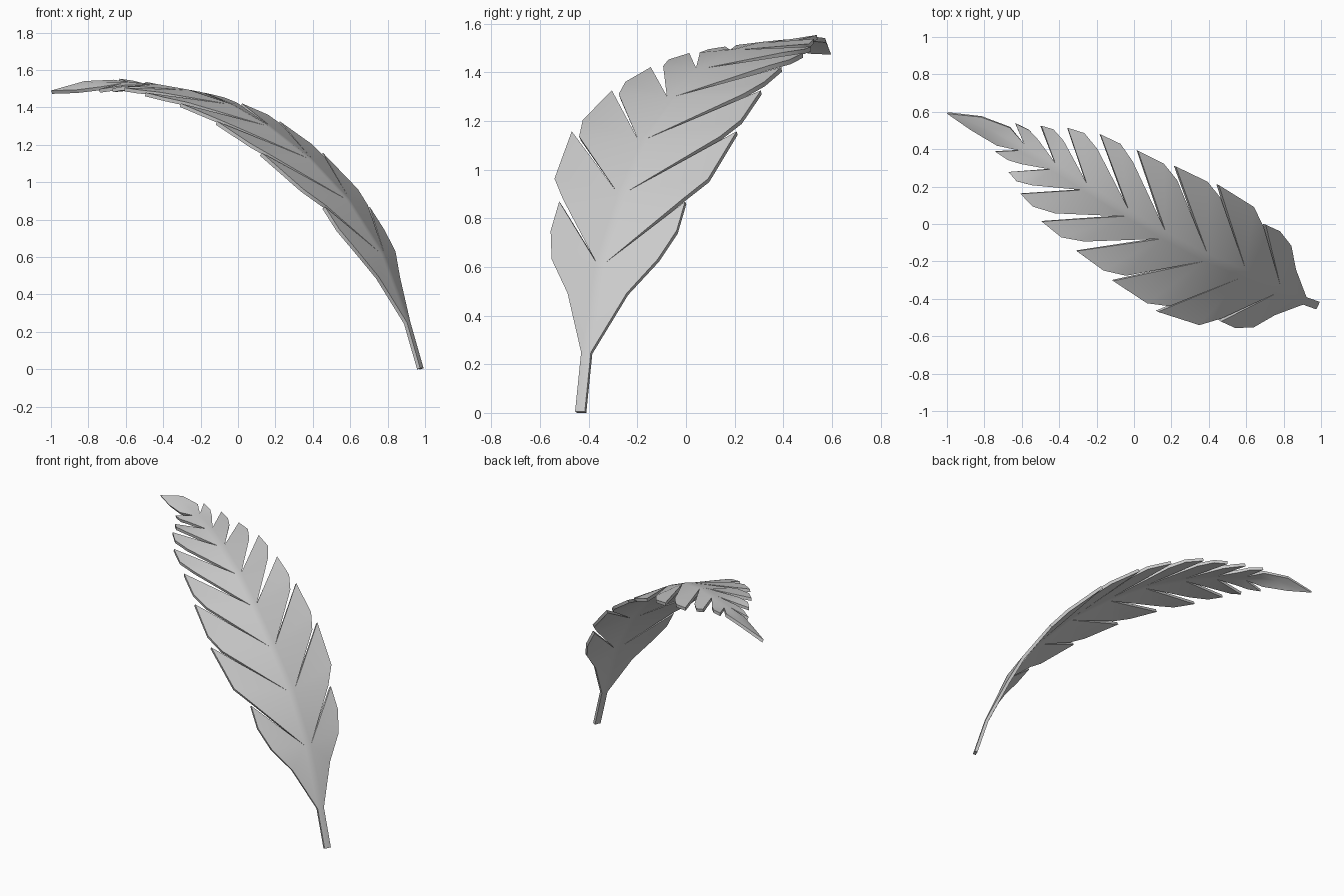
import bpy, bmesh, math
from mathutils import Vector

cube = bpy.data.objects.get("Cube")
if cube:
    bpy.data.objects.remove(cube)

# Midrib: stem foot, stem top, one station per notch, then the tip
SPINE = [Vector(p) for p in (
    (.985, -.437, .006), (.915, -.412, .25), (.775, -.35, .62), (.59, -.265, .91),
    (.385, -.18, 1.13), (.16, -.06, 1.305), (-.04, .06, 1.42), (-.265, .2, 1.495),
    (-.435, .31, 1.525), (-.6, .41, 1.535), (-.78, .51, 1.535), (-1, .59, 1.49))]

# Outline of each lobe on one half: (station along midrib, distance from it)
LOBES = [
    [(1.67, .134), (2.08, .24), (2.5, .285), (2.92, .285)],
    [(2.95, .27), (3.35, .348), (4.33, .376)],
    [(4.18, .32), (4.6, .363), (5.45, .349)],
    [(5.27, .29), (5.75, .328), (6.42, .314)],
    [(6.4, .25), (6.82, .296), (7.4, .281)],
    [(7.24, .206), (7.8, .24), (8.27, .217)],
    [(8.15, .146), (8.57, .17), (8.9, .153)],
    [(8.75, .08), (9.1, .1), (9.5, .097)],
    [(9.55, .062), (10.3, .05), (11, 0)],
]
RIB = .022
THICKNESS = .02


def along(t):
    i = max(0, min(int(t), len(SPINE) - 2))
    return SPINE[i].lerp(SPINE[i + 1], t - i)


def place(t, v):
    """Wrap a flat leaf coordinate onto the curled midrib."""
    turn = max(0, min(1, (t - 4) / 4))
    across = Vector((.42, .91, 0)).lerp(Vector((.58, .81, 0)), turn)
    across.z = max(0, t - 8.5) * .3
    across.normalize()
    tangent = along(t + .5) - along(t - .5)
    up = across.cross(tangent).normalized()
    return along(t) + across * v - up * abs(v) * .1


bm = bmesh.new()
verts = {}


def vert(t, v):
    if (t, v) not in verts:
        verts[t, v] = bm.verts.new(place(t, v))
    return verts[t, v]


def face(side, *points):
    ring = [vert(t, v * side) for t, v in points]
    bm.faces.new(ring if side > 0 else ring[::-1])


for side in (1, -1):
    # Stem and midrib strip
    for i in range(9):
        face(side, (i + 1, 0), (i, 0), (i, RIB), (i + 1, RIB))
    # Lobes, each fanned from the notch above it
    for i, outline in enumerate(LOBES, 1):
        last = i == len(LOBES)
        hub = (i + 1, 0 if last else RIB)
        ring = [(i, RIB)] + outline
        if last:
            ring.insert(0, (i, 0))
        for a, b in zip(ring, ring[1:]):
            face(side, hub, a, b)

mesh = bpy.data.meshes.new("leaf_blade")
bm.to_mesh(mesh)
bm.free()
leaf = bpy.data.objects.new("leaf_blade", mesh)
bpy.context.collection.objects.link(leaf)

# Single grey material
grey = bpy.data.materials.new("leaf_grey")
grey.use_nodes = True
colour = (.6, .6, .6, 1)
grey.diffuse_color = colour
grey.node_tree.nodes["Principled BSDF"].inputs["Base Color"].default_value = colour
mesh.materials.append(grey)

# Thickness on the underside, then smooth shading with crisp rims
bpy.ops.object.select_all(action='DESELECT')
leaf.select_set(True)
bpy.context.view_layer.objects.active = leaf
solid = leaf.modifiers.new("thickness", 'SOLIDIFY')
solid.thickness = THICKNESS
solid.offset = -1
bpy.ops.object.modifier_apply(modifier=solid.name)
bpy.ops.object.shade_smooth_by_angle(angle=math.radians(35))
